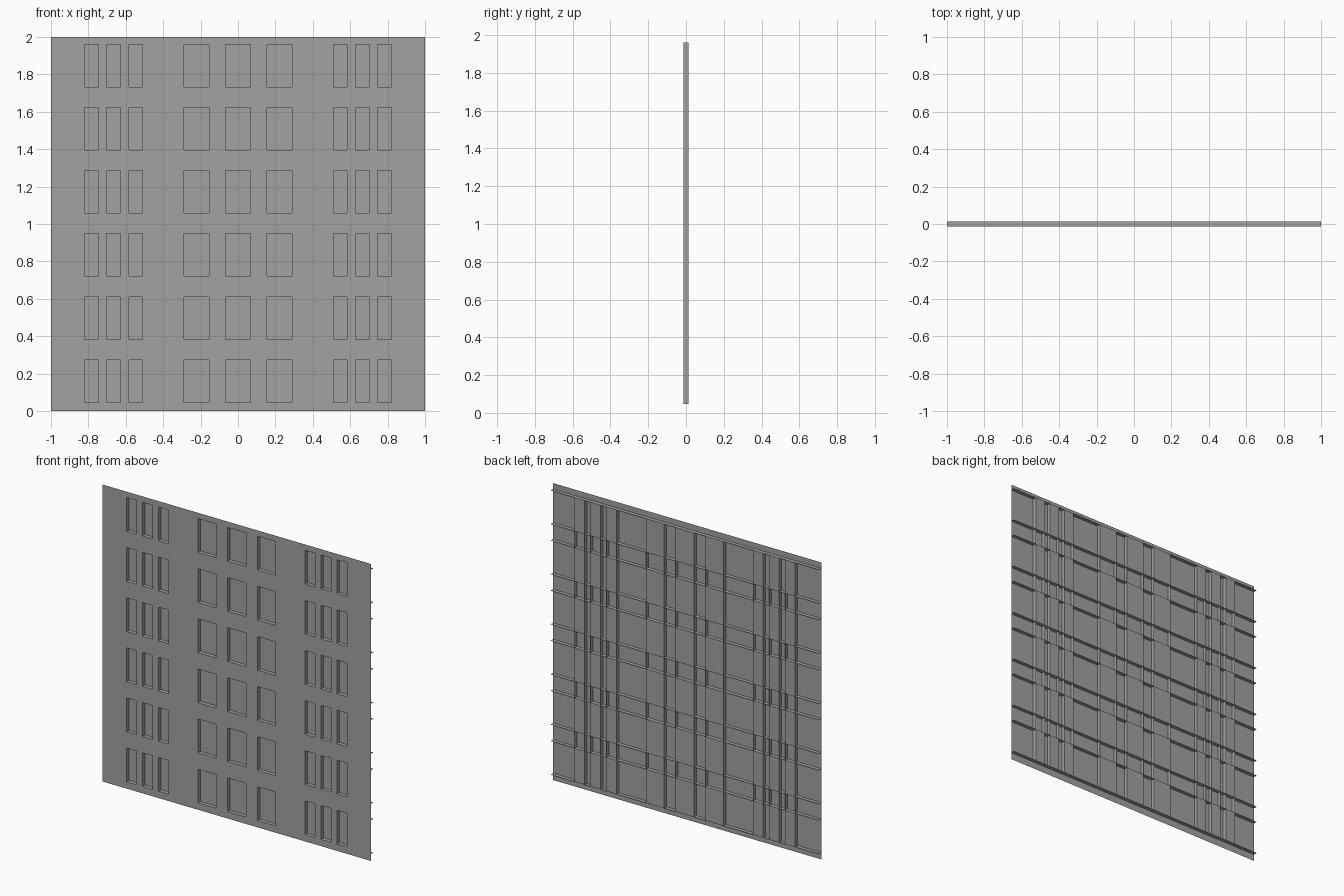
import bpy
import bmesh

cube = bpy.data.objects.get("Cube")
if cube:
    bpy.data.objects.remove(cube, do_unlink=True)

grey = bpy.data.materials.new("concrete grey")
grey.use_nodes = True
colour = (0.36, 0.36, 0.36, 1)
grey.diffuse_color = colour
grey.node_tree.nodes["Principled BSDF"].inputs["Base Color"].default_value = colour

FRONT, BACK = -0.013, 0.013
SIDE, TOP = 1.0, 2.0

# Window layout: (centre, half width) on one side, mirrored to the other
half = [(0.222, 0.068), (0.547, 0.037), (0.666, 0.037), (0.783, 0.037)]
centres = [(-c, w) for c, w in reversed(half)] + [(0, 0.068)] + half
columns = [(c - w, c + w) for c, w in centres]
rows = [(0.046 + 0.3375 * i, 0.273 + 0.3375 * i) for i in range(6)]
xs = [x for col in columns for x in col]
zs = [z for row in rows for z in row]


def make_object(name, quads):
    """Build one flat-shaded object from a list of four-corner faces."""
    bm = bmesh.new()
    for quad in quads:
        bm.faces.new([bm.verts.new(p) for p in quad])
    bmesh.ops.remove_doubles(bm, verts=bm.verts, dist=0.0001)
    mesh = bpy.data.meshes.new(name)
    bm.to_mesh(mesh)
    bm.free()
    mesh.materials.append(grey)
    obj = bpy.data.objects.new(name, mesh)
    bpy.context.collection.objects.link(obj)
    return obj


def upright(x0, x1, z0, z1, y):
    """A rectangle facing the front."""
    return [(x0, y, z0), (x1, y, z0), (x1, y, z1), (x0, y, z1)]


# Front sheet, with an opening wherever a column crosses a row
xe, ze = [-SIDE] + xs + [SIDE], [0] + zs + [TOP]
wall = [upright(xe[i], xe[i + 1], ze[j], ze[j + 1], FRONT)
        for i in range(len(xe) - 1) for j in range(len(ze) - 1)
        if not (i % 2 and j % 2)]
make_object("wall_sheet", wall)

# Window panes set back to the rear plane
make_object("window_panes", [upright(*c, *r, BACK) for c in columns for r in rows])

# Thin fins along every window edge, running right across the rear
make_object("vertical_fins", [
    [(x, FRONT, zs[0]), (x, BACK, zs[0]), (x, BACK, zs[-1]), (x, FRONT, zs[-1])]
    for x in xs])
make_object("horizontal_fins", [
    [(-SIDE, FRONT, z), (SIDE, FRONT, z), (SIDE, BACK, z), (-SIDE, BACK, z)]
    for z in zs])
